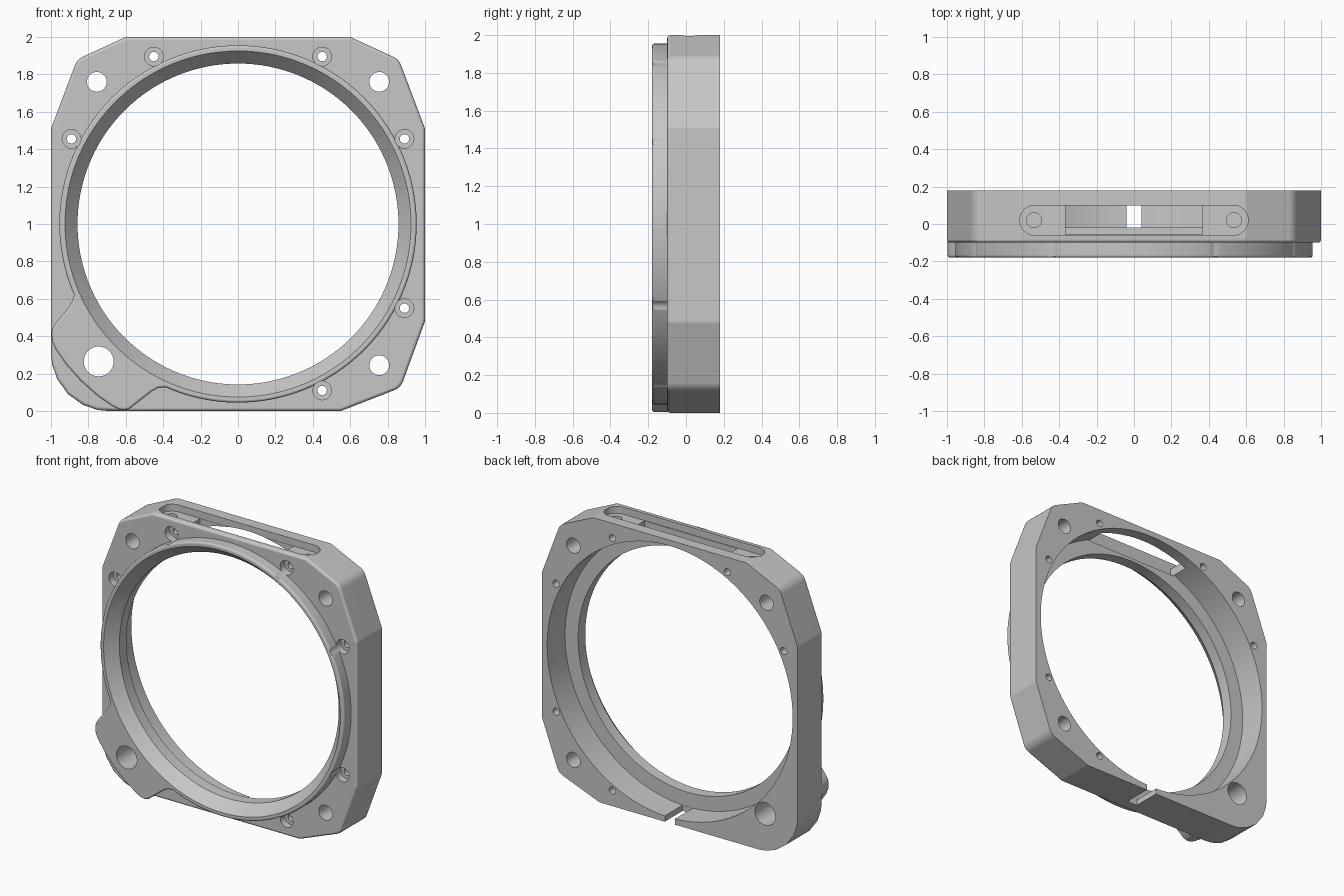
import bpy, bmesh, math
from mathutils import Vector, Matrix

cube = bpy.data.objects.get("Cube")
if cube:
    bpy.data.objects.remove(cube)

CENTRE_Z = 1.0

grey = bpy.data.materials.new("plain_grey")
grey.use_nodes = True
grey.diffuse_color = (0.57, 0.57, 0.57, 1)
grey.node_tree.nodes["Principled BSDF"].inputs["Base Color"].default_value = (0.57, 0.57, 0.57, 1)


def to_object(bm, name):
    bmesh.ops.recalc_face_normals(bm, faces=bm.faces)
    mesh = bpy.data.meshes.new(name)
    bm.to_mesh(mesh)
    bm.free()
    mesh.materials.append(grey)
    obj = bpy.data.objects.new(name, mesh)
    bpy.context.collection.objects.link(obj)
    return obj


def rounded(corners, steps=6):
    """Round each (a, b, radius) corner of a closed outline."""
    out = []
    for i, (a, b, radius) in enumerate(corners):
        p = Vector((a, b))
        u = (Vector(corners[i - 1][:2]) - p).normalized()
        v = (Vector(corners[(i + 1) % len(corners)][:2]) - p).normalized()
        half = u.angle(v) / 2
        middle = p + (u + v).normalized() * radius / math.sin(half)
        start = p + u * radius / math.tan(half) - middle
        end = p + v * radius / math.tan(half) - middle
        for k in range(steps + 1):
            out.append(middle + start.lerp(end, k / steps).normalized() * radius)
    return out


def prism(name, outline, y0, y1, bevel=0):
    """Extrude an x-z outline along y, rounding the front edge."""
    bm = bmesh.new()
    front = bm.faces.new([bm.verts.new((x, y0, z)) for x, z in outline])
    geom = bmesh.ops.extrude_face_region(bm, geom=[front], use_keep_orig=True)["geom"]
    moved = [g for g in geom if isinstance(g, bmesh.types.BMVert)]
    bmesh.ops.translate(bm, verts=moved, vec=(0, y1 - y0, 0))
    if bevel:
        bmesh.ops.bevel(bm, geom=list(front.edges), offset=bevel, segments=3,
                        profile=0.5, affect='EDGES')
    return to_object(bm, name)


def circle(x, z, r, n=32):
    return [(x + r * math.cos(math.tau * k / n), z + r * math.sin(math.tau * k / n))
            for k in range(n)]


def box(name, x0, x1, y0, y1, z0, z1):
    return prism(name, [(x0, z0), (x1, z0), (x1, z1), (x0, z1)], y0, y1)


def upright(obj, z0):
    """Turn a y-extruded prism so that it runs up z from z0."""
    obj.data.transform(Matrix(((1, 0, 0, 0), (0, 0, 1, 0), (0, 1, 0, z0), (0, 0, 0, 1))))
    obj.data.flip_normals()
    return obj


def lathe(name, profile, n=160):
    """Revolve an (r, y) profile round the ring axis."""
    bm = bmesh.new()
    verts = [bm.verts.new((r, y, CENTRE_Z)) for r, y in profile]
    edges = [bm.edges.new(pair) for pair in zip(verts, verts[1:])]
    bmesh.ops.spin(bm, geom=verts + edges, cent=(0, 0, CENTRE_Z), axis=(0, 1, 0),
                   angle=math.tau, steps=n)
    bmesh.ops.remove_doubles(bm, verts=bm.verts, dist=1e-5)
    return to_object(bm, name)


def combine(target, tool, operation):
    mod = target.modifiers.new("combine", 'BOOLEAN')
    mod.operation, mod.solver, mod.object = operation, 'EXACT', tool
    evaluated = target.evaluated_get(bpy.context.evaluated_depsgraph_get())
    mesh = bpy.data.meshes.new_from_object(evaluated)
    target.modifiers.clear()
    target.data = mesh
    bpy.data.objects.remove(tool)


# Square body with cut corners and one round corner
body_corners = [(-0.6, 2, 0.05), (-0.86, 1.88, 0.08), (-1, 1.51, 0.05), (-1, 0, 0.31),
                (0.55, 0, 0.05), (0.87, 0.125, 0.08), (1, 0.48, 0.05),
                (1, 1.51, 0.05), (0.86, 1.88, 0.08), (0.6, 2, 0.05)]
frame = prism("clamp_frame", rounded(body_corners), -0.1, 0.18, 0.018)

# Raised front rim with its corner ear
rim = []
for k in range(141):
    a = math.radians(-114 + 317.4 * k / 140)
    rim.append((0.955 * math.cos(a), CENTRE_Z + 0.955 * math.sin(a)))
rim += [(-0.885, 0.59), (-0.905, 0.555), (-0.975, 0.47), (-0.992, 0.44), (-0.997, 0.41),
        (-0.993, 0.37), (-0.975, 0.33), (-0.92, 0.25), (-0.84, 0.16), (-0.75, 0.08),
        (-0.67, 0.025), (-0.64, 0.01), (-0.61, 0.004), (-0.58, 0.012), (-0.55, 0.035),
        (-0.46, 0.105), (-0.43, 0.122)]
combine(frame, prism("front_rim", rim, -0.18, -0.06, 0.014), 'UNION')

# Stepped bore with a flared mouth
bore = [(0, -0.2), (0.942, -0.2), (0.858, -0.1), (0.858, -0.02),
        (0.96, -0.02), (0.96, 0.2), (0, 0.2)]
combine(frame, lathe("bore", bore), 'DIFFERENCE')

# Corner holes
for x, z, r in [(-0.755, 1.76, 0.053), (0.755, 1.76, 0.053),
                (0.755, 0.245, 0.053), (-0.745, 0.265, 0.08)]:
    combine(frame, prism("corner_hole", circle(x, z, r), -0.3, 0.3), 'DIFFERENCE')

# Counterbored screw holes
for x, z in [(-0.45, 1.895), (0.45, 1.895), (-0.89, 1.455),
             (0.89, 1.455), (0.89, 0.55), (0.45, 0.11)]:
    combine(frame, prism("screw_head_hole", circle(x, z, 0.05), -0.3, -0.05), 'DIFFERENCE')
    combine(frame, prism("screw_hole", circle(x, z, 0.025, 24), -0.3, 0.3), 'DIFFERENCE')

# Top pocket, its window and its two screw holes
pocket = rounded([(-0.61, -0.06, 0.078), (0.61, -0.06, 0.078),
                  (0.61, 0.1, 0.078), (-0.61, 0.1, 0.078)])
combine(frame, upright(prism("top_pocket", pocket, 0, 0.2), 1.95), 'DIFFERENCE')
combine(frame, box("top_window", -0.365, 0.365, -0.055, 0.098, 1.88, 2.1), 'DIFFERENCE')
combine(frame, box("window_throat", -0.365, 0.365, -0.019, 0.098, 1.7, 2.1), 'DIFFERENCE')
for x in (-0.535, 0.535):
    hole = upright(prism("pocket_hole", circle(x, 0.02, 0.04), 0, 0.2), 1.87)
    combine(frame, hole, 'DIFFERENCE')

# Slit through the thin bottom wall
combine(frame, box("bottom_slit", -0.04, 0.04, -0.019, 0.3, -0.1, 0.2), 'DIFFERENCE')

# Smooth the curves and keep the edges crisp
bpy.ops.object.select_all(action='DESELECT')
frame.select_set(True)
bpy.context.view_layer.objects.active = frame
bpy.ops.object.shade_smooth_by_angle(angle=math.radians(32))
weighted = frame.modifiers.new("flat_faces", 'WEIGHTED_NORMAL')
weighted.keep_sharp = True
